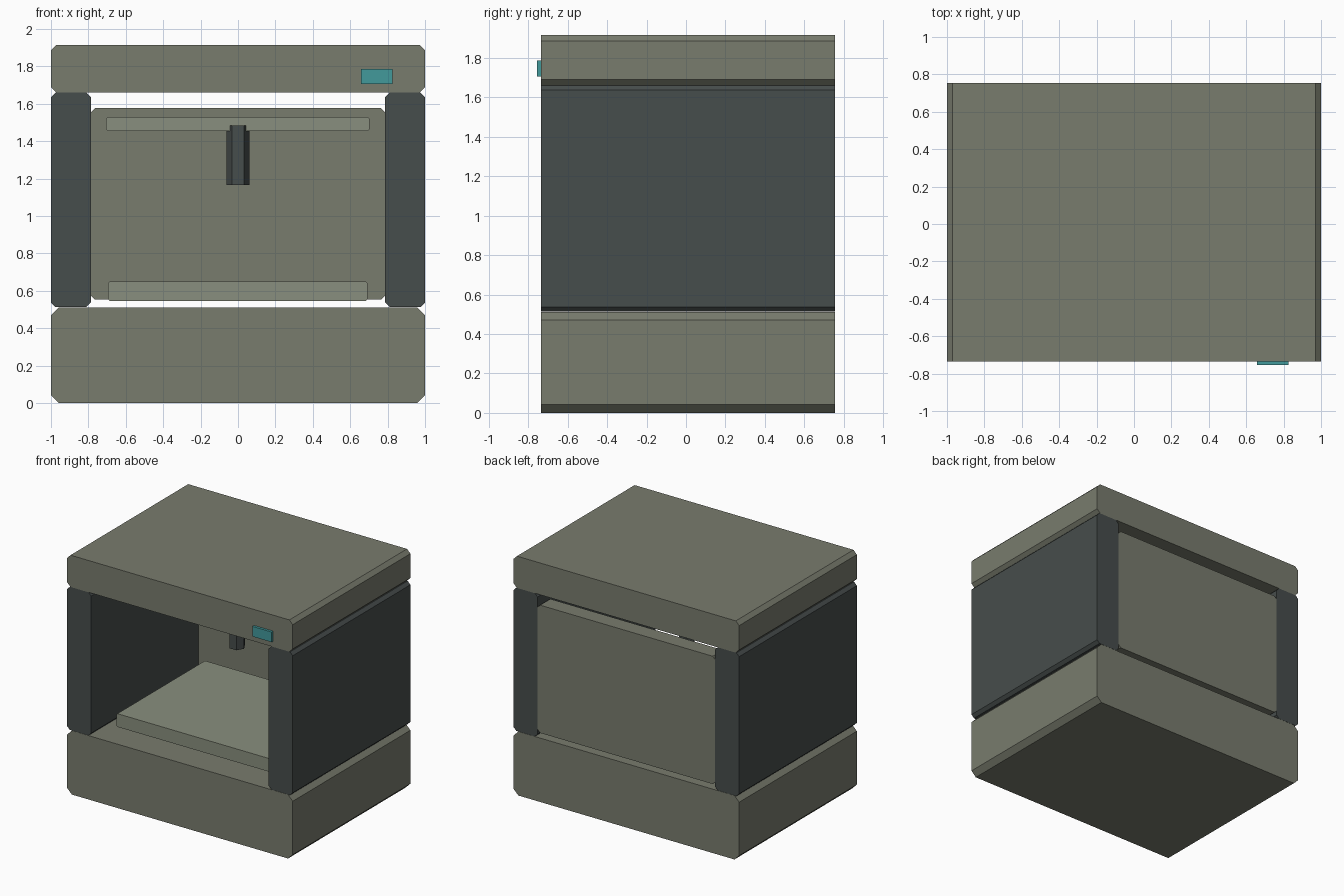
import bpy
import bmesh
from math import cos, sin, pi
from mathutils import Vector

if "Cube" in bpy.data.objects:
    bpy.data.objects.remove(bpy.data.objects["Cube"])


def material(name, r, g, b):
    m = bpy.data.materials.new(name)
    m.diffuse_color = (r, g, b, 1)
    m.use_nodes = True
    m.node_tree.nodes["Principled BSDF"].inputs["Base Color"].default_value = m.diffuse_color
    return m


body = material("body_olive", 0.19, 0.20, 0.155)
dark = material("dark_panel", 0.062, 0.074, 0.072)
pale = material("pale_metal", 0.25, 0.275, 0.21)
teal = material("teal", 0.055, 0.32, 0.33)


def extrude(name, points, direction, mat):
    """Flat polygon swept along a vector."""
    bm = bmesh.new()
    face = bm.faces.new([bm.verts.new(p) for p in points])
    swept = bmesh.ops.extrude_face_region(bm, geom=[face], use_keep_orig=True)
    new_verts = [g for g in swept["geom"] if isinstance(g, bmesh.types.BMVert)]
    bmesh.ops.translate(bm, verts=new_verts, vec=Vector(direction))
    bmesh.ops.recalc_face_normals(bm, faces=bm.faces)
    mesh = bpy.data.meshes.new(name)
    bm.to_mesh(mesh)
    bm.free()
    mesh.materials.append(mat)
    obj = bpy.data.objects.new(name, mesh)
    bpy.context.collection.objects.link(obj)
    return obj


def slab(name, x0, x1, y0, y1, z0, z1, c, mat):
    """Block with its four front-to-back edges chamfered by c."""
    if c:
        outline = [(x0 + c, z0), (x1 - c, z0), (x1, z0 + c), (x1, z1 - c),
                   (x1 - c, z1), (x0 + c, z1), (x0, z1 - c), (x0, z0 + c)]
    else:
        outline = [(x0, z0), (x1, z0), (x1, z1), (x0, z1)]
    return extrude(name, [(x, y0, z) for x, z in outline], (0, y1 - y0, 0), mat)


FRONT, BACK = -0.735, 0.755

# Housing: base, lid, two side walls and the back panel
slab("base", -1, 1, FRONT, BACK, 0, 0.512, 0.042, body)
slab("lid", -1, 1, FRONT, BACK, 1.66, 1.915, 0.03, body)
slab("left_wall", -1, -0.787, FRONT, BACK, 0.513, 1.66, 0.024, dark)
slab("right_wall", 0.787, 1, FRONT, BACK, 0.513, 1.66, 0.024, dark)
slab("back_panel", -0.787, 0.787, 0.625, BACK, 0.553, 1.577, 0.022, body)

# Interior: print bed, gantry rail and hexagonal print head
slab("print_bed", -0.694, 0.692, -0.55, 0.56, 0.545, 0.651, 0.01, pale)
slab("gantry_rail", -0.706, 0.704, -0.045, 0.03, 1.455, 1.53, 0.01, pale)
hexagon = [(0.0625 * cos(i * pi / 3), -0.012 + 0.0625 * sin(i * pi / 3), 1.165)
           for i in range(6)]
extrude("print_head", hexagon, (0, 0, 0.32), dark)

# Display on the lid front
slab("display", 0.657, 0.827, -0.755, -0.725, 1.706, 1.787, 0, teal)
